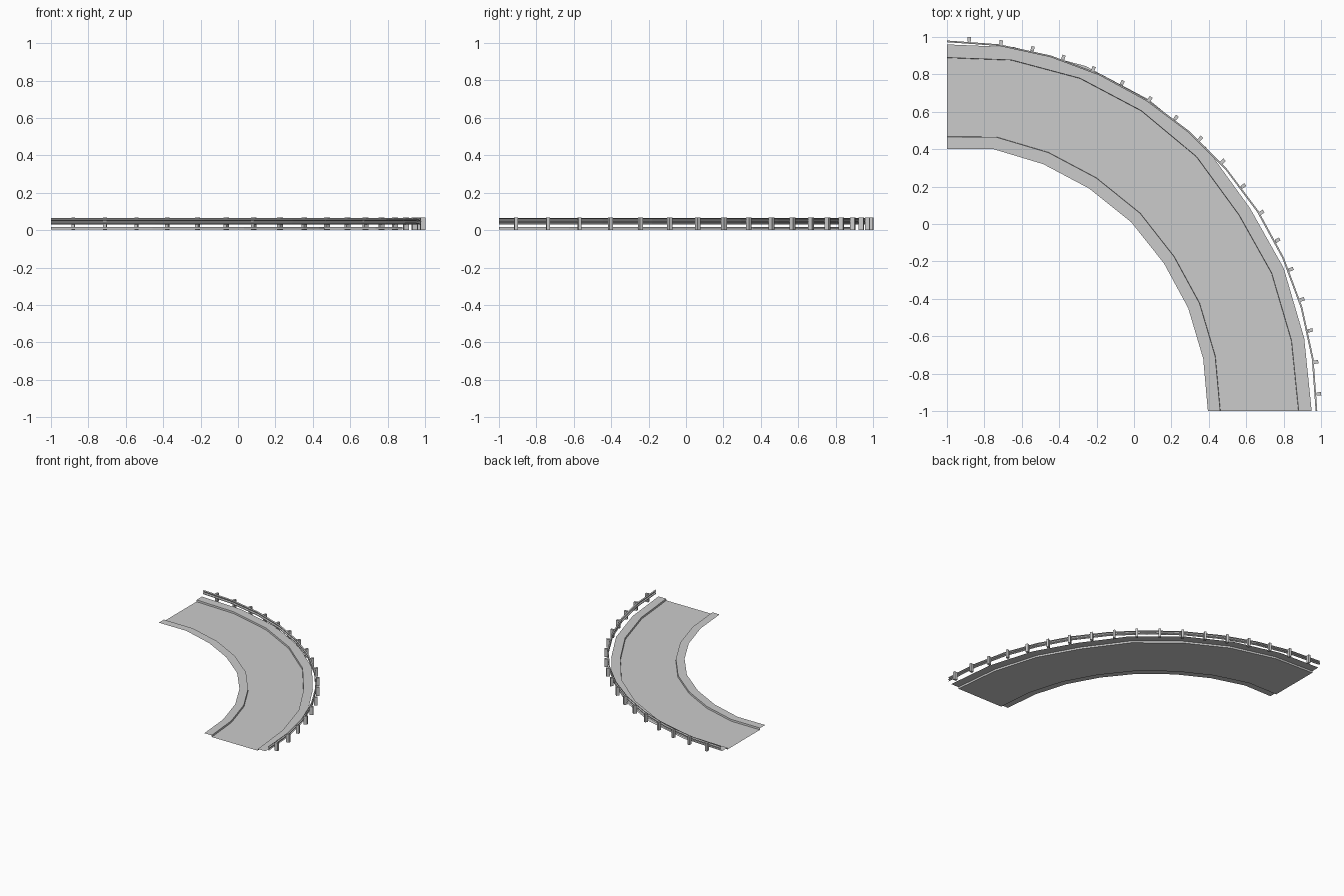
import bpy, bmesh
from math import cos, sin, radians
from mathutils import Vector, Matrix

if "Cube" in bpy.data.objects:
    bpy.data.objects.remove(bpy.data.objects["Cube"])


def make(name, bm):
    me = bpy.data.meshes.new(name)
    bm.to_mesh(me)
    bm.free()
    ob = bpy.data.objects.new(name, me)
    bpy.context.collection.objects.link(ob)
    return ob


def loft(name, rows):
    """Skin a strip of quads through consecutive rows of points."""
    bm = bmesh.new()
    vs = [[bm.verts.new(p) for p in r] for r in rows]
    for a, b in zip(vs, vs[1:]):
        for i in range(len(a) - 1):
            bm.faces.new((a[i], a[i + 1], b[i + 1], b[i]))
    bmesh.ops.recalc_face_normals(bm, faces=bm.faces)
    if sum(f.normal.z * f.calc_area() for f in bm.faces) < 0:
        bmesh.ops.reverse_faces(bm, faces=bm.faces)
    return make(name, bm)


# road bend: carriageway with a raised kerb strip on each side
inner = [(-1, .40), (-.75, .40), (-.485, .32), (-.24, .19), (-.015, .01),
         (.16, -.21), (.29, -.45), (.37, -.72), (.395, -1)]
outer = [(-1, .96), (-.64, .945), (-.26, .845), (.08, .665), (.385, .41),
         (.62, .085), (.80, -.235), (.91, -.61), (.95, -1)]
LOW, HIGH = .004, .018
section = [(0, HIGH), (.118, HIGH), (.121, LOW), (.872, LOW), (.875, HIGH), (1, HIGH)]
rows = []
for a, b in zip(inner, outer):
    a, b = Vector(a), Vector(b)
    rows.append([(*a.lerp(b, t), z) for t, z in section])
loft("road", rows)

# guard rail: corrugated band swept round the outside
CX, CY, R = -1.003, -1.002, 1.983
profile = [(0, .065), (-.009, .061), (-.009, .055), (0, .050), (0, .046),
           (-.009, .041), (-.009, .035), (0, .031)]
rows = []
for i in range(12):
    a = radians(90 * i / 11)
    rows.append([(max(-1, CX + (R + d) * cos(a)), max(-1, CY + (R + d) * sin(a)), z)
                 for d, z in profile])
loft("guard_rail", rows)

# rail posts
bm = bmesh.new()
for i in range(18):
    a = radians(86.5 - 4.93 * i)
    r = R + .010
    m = (Matrix.Translation((CX + r * cos(a), CY + r * sin(a), .0335))
         @ Matrix.Rotation(a, 4, 'Z') @ Matrix.Diagonal((.026, .018, .067, 1)))
    bmesh.ops.create_cube(bm, size=1, matrix=m)
make("rail_posts", bm)
